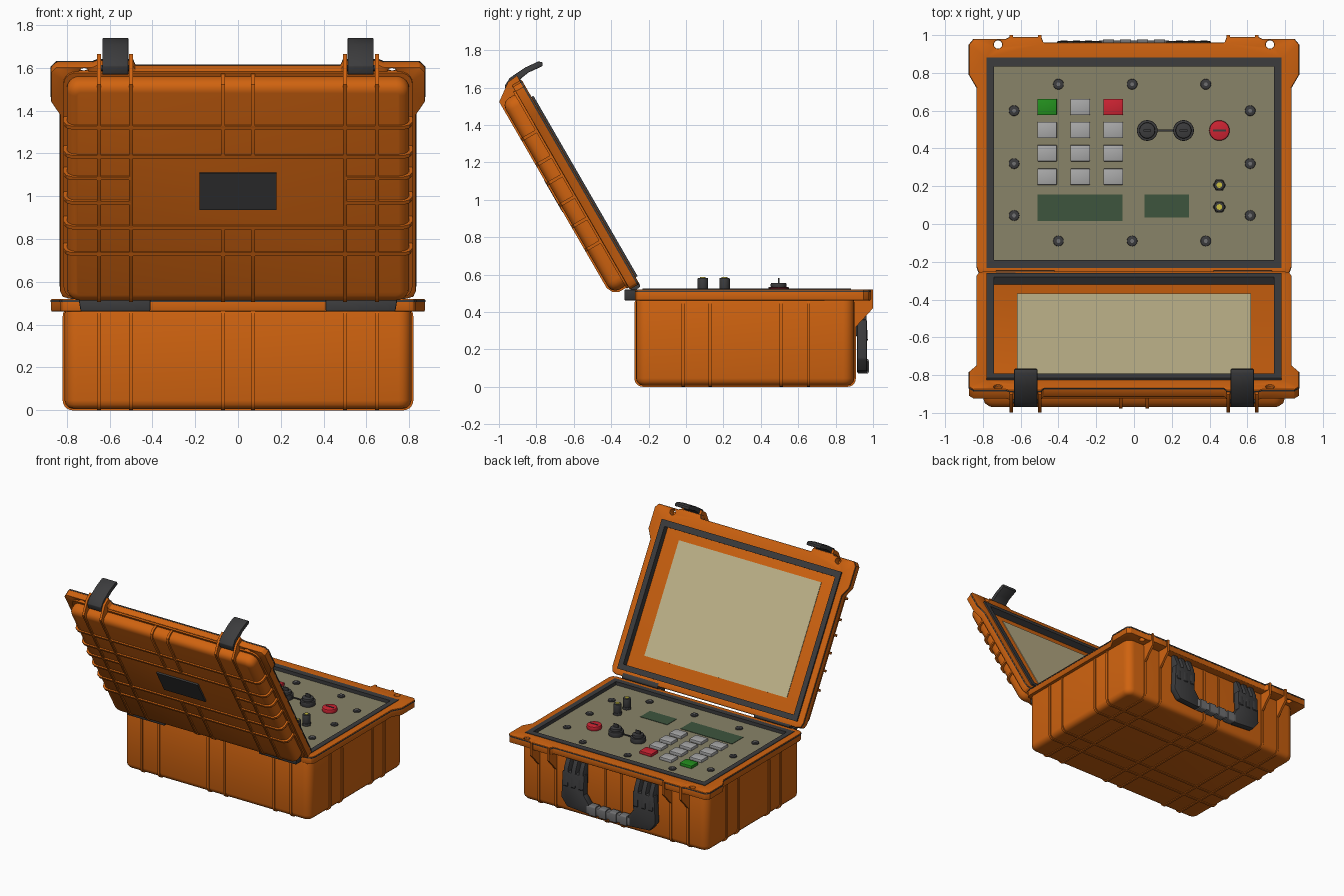
import bpy, bmesh, math
from mathutils import Matrix

if "Cube" in bpy.data.objects:
    bpy.data.objects.remove(bpy.data.objects["Cube"])

COL = dict(orange=(.63, .125, .005), dark=(.045, .045, .047), panel=(.25, .227, .138),
           cream=(.53, .46, .26), green=(.017, .28, .013), red=(.61, .017, .032),
           grey=(.4, .4, .4), screen=(.048, .09, .048), yellow=(.6, .52, .05),
           midgrey=(.16, .16, .165))
MATS = {}
for key, c in COL.items():
    MATS[key] = bpy.data.materials.new(key)
    MATS[key].diffuse_color = (*c, 1)

# Lid space: y runs from hinge to latch, z outward; swung open 120 degrees
LID = Matrix.Translation((0, -.24, .535)) @ Matrix.Rotation(math.radians(120), 4, 'X')
WORLD = Matrix.Identity(4)
AXIS = {'x': lambda a, b, h: (h, a, b), 'y': lambda a, b, h: (a, h, b), 'z': lambda a, b, h: (a, b, h)}


def prism(name, loops, h0, h1, col, axis='z', bevel=0.0, m=WORLD, seg=2):
    """Extrude an outline (first loop) with optional holes along an axis."""
    bm = bmesh.new()
    rims = ([], [])
    for pts in loops:
        ends = [[bm.verts.new(AXIS[axis](a, b, h)) for a, b in pts] for h in (h0, h1)]
        n = len(pts)
        for i in range(n):
            j = (i + 1) % n
            bm.faces.new((ends[0][i], ends[0][j], ends[1][j], ends[1][i]))
        for k in (0, 1):
            rims[k].append(ends[k])
    for rim in rims:
        if len(rim) == 1:
            bm.faces.new(rim[0])
        else:
            edges = [bm.edges.get((r[i - 1], r[i])) for r in rim for i in range(len(r))]
            bmesh.ops.triangle_fill(bm, use_beauty=True, edges=edges)
    bmesh.ops.recalc_face_normals(bm, faces=bm.faces)
    me = bpy.data.meshes.new(name)
    bm.to_mesh(me)
    bm.free()
    ob = bpy.data.objects.new(name, me)
    bpy.context.collection.objects.link(ob)
    me.materials.append(MATS[col])
    ob.matrix_world = m
    if bevel:
        mod = ob.modifiers.new('bevel', 'BEVEL')
        mod.width, mod.segments, mod.use_clamp_overlap = bevel, seg, False
        mod.limit_method, mod.angle_limit = 'ANGLE', math.radians(40)
    return ob


def rect(x0, x1, y0, y1, r=0.0, n=5):
    if not r:
        return [(x0, y0), (x1, y0), (x1, y1), (x0, y1)]
    pts = []
    for cx, cy, a in ((x1 - r, y1 - r, 0), (x0 + r, y1 - r, 90), (x0 + r, y0 + r, 180), (x1 - r, y0 + r, 270)):
        for i in range(n + 1):
            t = math.radians(a + 90 * i / n)
            pts.append((cx + r * math.cos(t), cy + r * math.sin(t)))
    return pts


def circle(x, y, r, n=24):
    return [(x + r * math.cos(2 * math.pi * i / n), y + r * math.sin(2 * math.pi * i / n)) for i in range(n)]


def disc(name, x, y, r, z0, z1, col, bevel=0.0, n=24):
    return prism(name, [circle(x, y, r, n)], z0, z1, col, bevel=bevel)


def flange(name, h0, h1, col, dy=0.0, m=WORLD, grow=0.0, bevel=0.0):
    """Rim shared by base and lid: ears, latch tabs, corner holes, open middle."""
    g = grow
    half = [(.79, -.272 - g), (.82 + g, -.262), (.832 + g, -.23), (.832 + g, .72), (.873 + g, .79),
            (.873 + g, .95), (.85, .978 + g), (.68, .978 + g), (.66, .988 + g), (.49, .988 + g), (.48, .96 + g)]
    outer = half + [(-x, y) for x, y in reversed(half)]
    loops = [outer, rect(-.775, .775, -.225, .875)] + [circle(s * .72, .95, .022, 16) for s in (-1, 1)]
    return prism(name, [[(x, y + dy) for x, y in l] for l in loops], h0, h1, col, bevel=bevel, m=m)


# Base shell
prism('base_shell', [rect(-.81, .81, -.267, .9, .06)], .006, .492, 'orange', bevel=.04, seg=3)
flange('base_rim', .462, .521, 'orange', bevel=.005)
flange('base_rim_seam', .507, .515, 'dark', grow=.002)
for s in (-1, 1):
    for x in (.07, .5, .65):
        prism('base_rib_lengthwise', [rect(-.276, .908, 0, .485, .045)], s * x - .009, s * x + .009, 'orange', 'x')
    for x in (.5, .65):
        prism('latch_keeper_rib', [[(.89, .31), (.908, .32), (1.0, .42), (1.0, .521), (.9, .521)]],
              s * x - .009, s * x + .009, 'orange', 'x')
for y in (-.015, .13, .51, .655):
    prism('base_rib_crosswise', [rect(-.819, .819, 0, .485, .045)], y - .009, y + .009, 'orange', 'y')

# Gasket and control panel
prism('base_gasket', [rect(-.782, .782, -.232, .882), rect(-.742, .742, -.19, .835)], .485, .525, 'dark')
prism('control_panel', [rect(-.745, .745, -.195, .84)], .48, .498, 'panel')

# Panel screws
screws = [(x, y) for x in (-.4, -.01, .38) for y in (.74, -.09)]
screws += [(x, y) for x in (-.635, .615) for y in (.6, .32, .045)]
for x, y in screws:
    disc('panel_screw', x, y, .028, .495, .508, 'dark', .005)
    disc('panel_screw_socket', x, y, .011, .5, .511, 'midgrey', n=6)

# Keypad
for j, y in enumerate((.62, .497, .375, .25)):
    for i, x in enumerate((-.46, -.285, -.11)):
        col = ('green', 'grey', 'red')[i] if j == 0 else 'grey'
        prism('keypad_key', [rect(x - .052, x + .052, y - .043, y + .043)], .495, .52, col, bevel=.004)

# Displays
prism('large_display', [rect(-.51, -.06, .015, .155)], .49, .501, 'screen')
prism('small_display', [rect(.055, .29, .035, .155)], .49, .501, 'screen')

# Capped sockets joined by a tether, emergency button, terminal posts
for x in (.07, .262):
    disc('socket_cap_base', x, .495, .055, .495, .535, 'dark', .005, 32)
    disc('socket_cap_top', x, .495, .042, .53, .556, 'dark', .006, 32)
    prism('socket_cap_fin', [rect(x - .02, x + .02, .491, .499)], .55, .582, 'dark')
prism('cap_tether', [rect(.12, .21, .491, .499)], .514, .522, 'dark')
disc('stop_button', .452, .495, .054, .495, .53, 'red', .008, 32)
prism('stop_button_mark', [rect(.417, .487, .491, .499)], .525, .533, 'dark')
for y in (.206, .09):
    disc('terminal_collar', .452, y, .034, .495, .515, 'dark', .003, 6)
    disc('terminal_post', .452, y, .028, .51, .583, 'dark', .006)
    disc('terminal_tip', .452, y, .015, .575, .586, 'yellow', n=16)

# Carry handle on the rear face
for s in (-1, 1):
    arm = [(.21, .36), (.4, .36), (.41, .15), (.36, .085), (.17, .072), (.17, .15), (.215, .21)]
    prism('handle_arm', [[(s * x, z) for x, z in arm]], .915, .968, 'dark', 'y', .008)
    for x in (.24, .305, .37):
        lug = [(.89, .47), (.925, .47), (.965, .38), (.972, .25), (.95, .22), (.89, .3)]
        prism('handle_lug', [lug], s * x - .019, s * x + .019, 'dark', 'x', .004)
prism('handle_grip', [rect(-.19, .19, .078, .142)], .92, .972, 'midgrey', 'y', .01)
for x in (-.135, -.045, .045, .135):
    prism('handle_grip_ridge', [rect(.915, .978, .07, .15, .012, 3)], x - .03, x + .03, 'midgrey', 'x')

# Hinges
for s in (-1, 1):
    leaf = [(.41, .462), (.735, .462), (.745, .52), (.41, .52)]
    prism('base_hinge', [[(s * x, z) for x, z in leaf]], -.33, -.262, 'dark', 'y', .006)
    x0, x1 = sorted((s * .42, s * .73))
    prism('lid_hinge', [rect(0, .055, 0, .055, .015, 3)], x0, x1, 'dark', 'x', m=LID)

# Lid shell
prism('lid_shell', [rect(-.8, .8, .045, 1.228, .06)], .035, .153, 'orange', bevel=.045, m=LID, seg=3)
flange('lid_rim', 0, .06, 'orange', .29, LID, bevel=.005)
flange('lid_rim_seam', .005, .013, 'dark', .29, LID, .002)
prism('lid_step', [rect(-.815, .815, .03, 1.245, .06), rect(-.76, .76, .08, 1.19, .03)], .05, .072, 'orange', m=LID)
prism('lid_gasket', [rect(-.782, .782, .058, 1.172), rect(-.742, .742, .1, 1.125)], -.012, .04, 'dark', m=LID)
prism('lid_instruction_sheet', [rect(-.62, .62, .2, 1.06)], .031, .036, 'cream', m=LID)
prism('lid_blank_plate', [rect(-.18, .18, .558, .754)], .14, .165, 'dark', m=LID)

# Lid ribs: four run across, two stop at the latch ribs
for s in (-1, 1):
    for u, x0 in ((.318, 0), (.462, 0), (.595, .5), (.727, .5), (.843, 0), (1.0, 0)):
        prof = [(x0, .04), (.815, .04), (.815, .12), (.803, .148), (.775, .163), (x0, .163)]
        prism('lid_rib_crosswise', [[(s * x, w) for x, w in prof]], u - .009, u + .009, 'orange', 'y', m=LID)
    low = [(.035, .05), (.035, .115), (.05, .145), (.085, .163), (.462, .163), (.462, .05)]
    high = [(.843, .05), (.843, .163), (1.19, .163), (1.225, .145), (1.238, .115), (1.238, .05)]
    tall = low[:4] + [(1.235, .163), (1.303, .07), (1.31, .01), (1.25, .01), (1.2, .05)]
    for x, prof in ((.07, low), (.07, high), (.5, tall), (.65, tall)):
        prism('lid_rib_lengthwise', [prof], s * x - .009, s * x + .009, 'orange', 'x', m=LID)

    # Latch arm hanging past the lid rim
    latch = [(1.255, .105), (1.295, .095), (1.318, .05), (1.325, -.05), (1.318, -.125), (1.305, -.143),
             (1.285, -.135), (1.293, -.05), (1.285, 0), (1.235, .07)]
    a, b = sorted((s * .512, s * .634))
    prism('latch', [latch], a, b, 'dark', 'x', .004, LID)
    a, b = sorted((s * .495, s * .655))
    prism('latch_pin', [circle(1.27, .07, .014, 12)], a, b, 'dark', 'x', m=LID)

# Bake bevels and shade
bpy.ops.object.select_all(action='SELECT')
bpy.context.view_layer.objects.active = bpy.data.objects['base_shell']
bpy.ops.object.convert(target='MESH')
bpy.ops.object.shade_smooth_by_angle(angle=math.radians(35))

for m in bpy.data.materials:
    if m.users and not m.is_grease_pencil:
        m.use_nodes = True
        m.node_tree.nodes["Principled BSDF"].inputs["Base Color"].default_value = m.diffuse_color
